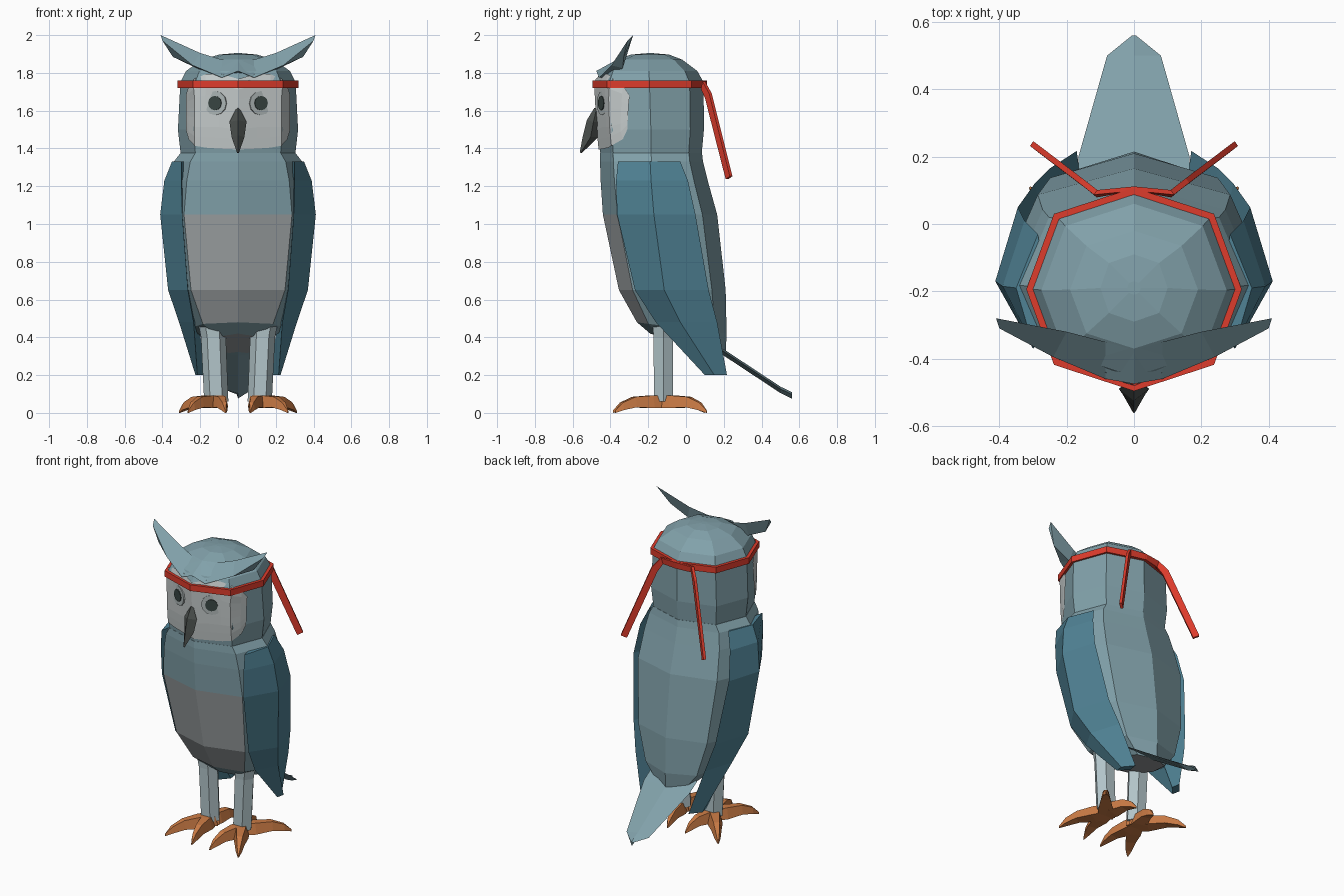
import bpy, bmesh, math
from mathutils import Vector
from mathutils.bvhtree import BVHTree

if "Cube" in bpy.data.objects:
    bpy.data.objects.remove(bpy.data.objects["Cube"])


def material(name, r, g, b):
    m = bpy.data.materials.new(name)
    m.diffuse_color = (r, g, b, 1)
    m.use_nodes = True
    m.node_tree.nodes["Principled BSDF"].inputs["Base Color"].default_value = m.diffuse_color
    return m


PLUMAGE = material("blue grey plumage", .22, .355, .40)
WING = material("dark teal wing", .08, .225, .30)
BELLY = material("grey belly", .37, .40, .41)
FACE = material("pale face", .56, .60, .60)
LEG = material("pale blue leg", .45, .56, .59)
BEAK = material("dark beak", .075, .085, .08)
EYE = material("eye pupil", .04, .06, .055)
RING = material("eye ring", .42, .47, .47)
FEET = material("orange feet", .60, .20, .06)
BAND = material("red band", .73, .045, .025)


def make(name, verts, faces, mat, mirror=False):
    me = bpy.data.meshes.new(name)
    me.from_pydata([tuple(v) for v in verts], [], faces)
    bm = bmesh.new()
    bm.from_mesh(me)
    bmesh.ops.recalc_face_normals(bm, faces=bm.faces)
    bm.to_mesh(me)
    bm.free()
    ob = bpy.data.objects.new(name, me)
    bpy.context.collection.objects.link(ob)
    me.materials.append(mat)
    if mirror:
        mod = ob.modifiers.new("mirror", 'MIRROR')
        mod.use_mirror_merge = False
    return ob


def loft(name, rings, mat, mirror=False, closed=False):
    """Skin a list of equal-length point rings, capping both ends unless closed."""
    n, k = len(rings[0]), len(rings)
    verts = [p for r in rings for p in r]
    faces = []
    for a in range(k if closed else k - 1):
        b = (a + 1) % k
        for i in range(n):
            j = (i + 1) % n
            faces.append((a * n + i, a * n + j, b * n + j, b * n + i))
    if not closed:
        faces += [tuple(range(n)), tuple(range((k - 1) * n, k * n))]
    return make(name, verts, faces, mat, mirror)


def octagon(zf, zb, hw, yf, yb):
    """Eight-sided body section: front/back height, half width, front/back depth."""
    yc, ry = (yf + yb) / 2, (yb - yf) / 2
    pts = []
    for i in range(8):
        s, c = math.sin(i * math.pi / 4), math.cos(i * math.pi / 4)
        f = 1.05 if i % 2 else 1
        pts.append(Vector((hw * s * f, yc - ry * c * f, (zf + zb) / 2 + (zf - zb) / 2 * c)))
    return pts


# Body, with a grey belly on the lower front
body = loft("body", [octagon(*r) for r in (
    (.42, .31, .14, -.19, .21), (.48, .42, .25, -.26, .215), (.65, .65, .335, -.355, .21),
    (1.05, 1.05, .385, -.44, .165), (1.23, 1.23, .365, -.452, .115),
    (1.33, 1.33, .34, -.455, .09), (1.375, 1.375, .305, -.455, .085))], PLUMAGE)
body.data.materials.append(BELLY)
for p in body.data.polygons:
    c = p.center
    if c.z < 1.05 and ((c.y < -.2 and abs(c.x) < .2) or p.normal.z < -.85):
        p.material_index = 1

# Head
head = loft("head", [octagon(z, z, *r) for z, *r in (
    (1.34, .30, -.45, .08), (1.5, .318, -.467, .095), (1.75, .305, -.48, .093),
    (1.81, .275, -.452, .06), (1.87, .19, -.37, -.02), (1.897, .10, -.29, -.09),
    (1.904, .02, -.21, -.17))], PLUMAGE)

# Face mask, laid on the front of the head
tree = BVHTree.FromPolygons([v.co for v in head.data.vertices],
                            [p.vertices for p in head.data.polygons])
half = [(.27, 1.5, 1.68), (.255, 1.45, 1.73), (.228, 1.415, 1.765), (.17, 1.405, 1.79),
        (.10, 1.40, 1.795)]
columns = [(-x, a, b) for x, a, b in half] + [(0, 1.395, 1.765)] + half[::-1]
ROWS = 8
verts = []
for x, lo, hi in columns:
    for r in range(ROWS):
        z = lo + (hi - lo) * r / (ROWS - 1)
        hit, nrm, _, _ = tree.ray_cast(Vector((x, -1, z)), Vector((0, 1, 0)))
        if nrm.y > 0:
            nrm = -nrm
        verts.append(hit + nrm * .007)
make("face_mask", verts, [(c * ROWS + r, (c + 1) * ROWS + r, (c + 1) * ROWS + r + 1, c * ROWS + r + 1)
                          for c in range(len(columns) - 1) for r in range(ROWS - 1)], FACE)


# Eyes: a ring disc with a pupil disc on each front facet
def disc(name, radius, lift, thick, mat):
    n = Vector((.40, -.917, 0))
    side = Vector((.917, .40, 0))
    centre = Vector((.115, -.432, 1.64))
    rings = []
    for d in (lift - thick, lift):
        rings.append([centre + n * d + side * radius * math.cos(a) + Vector((0, 0, radius * math.sin(a)))
                      for a in (i * math.pi / 6 for i in range(12))])
    loft(name, rings, mat, True)


disc("eye_rings", .064, .016, .009, RING)
disc("eye_pupils", .038, .021, .006, EYE)

# Beak
loft("beak", [[(0, yf, z + .01), (w, ym, z), (0, yb, z), (-w, ym, z)] for z, w, yf, ym, yb in (
    (1.605, .012, -.485, -.475, -.46), (1.54, .045, -.525, -.49, -.45),
    (1.46, .034, -.545, -.505, -.465), (1.375, .004, -.562, -.558, -.552))], BEAK)

# Brow tufts
loft("brow_tufts", [
    [(0, -.375, 1.865), (0, -.475, 1.81), (0, -.41, 1.78)],
    [(.085, -.35, 1.87), (.085, -.46, 1.775), (.085, -.38, 1.77)],
    [(.20, -.32, 1.905), (.24, -.395, 1.84), (.22, -.335, 1.825)],
    [(.41, -.28, 2.0), (.40, -.31, 1.97), (.345, -.33, 1.885)]], PLUMAGE, True)

# Wings: front edge, outer ridge, back edge and a hidden inner point
wing = []
for z, f, m, b in (
        (1.33, (.30, -.36), (.35, -.19), (.285, -.03)),
        (1.23, (.30, -.37), (.39, -.185), (.325, .01)),
        (1.05, (.295, -.365), (.412, -.17), (.345, .05)),
        (.65, (.265, -.27), (.37, -.115), (.295, .12)),
        (.48, (.235, -.16), (.312, -.03), (.25, .165)),
        (.20, (.215, .10), (.225, .15), (.17, .217))):
    inner = ((f[0] + b[0]) / 2 - .03, (f[1] + b[1]) / 2)
    wing.append([(*p, z) for p in (f, m, b, inner)])
loft("wings", wing, WING, True)

# Tail
loft("tail", [[(-w, y, z), (0, y + e, z + .012), (w, y, z), (0, y + e, z - .022)] for y, z, w, e in (
    (.12, .375, .165, 0), (.20, .325, .165, 0), (.50, .127, .08, 0), (.56, .098, .006, 0))], PLUMAGE)

# Legs
loft("legs", [[(.115 + dx + r * math.cos(a), -.12 + .9 * r * math.sin(a), z)
               for a in (i * math.pi / 3 for i in range(6))]
              for z, r, dx in ((.06, .064, 0), (.40, .066, .015), (.55, .08, .03))], LEG, True)

# Feet: two toes forward, two back, each arching down to a claw
ankle = Vector((.115, -.125, 0))
for i, tip in enumerate(((-.05, -.262), (.15, -.25), (.195, .235), (-.05, .225))):
    d = Vector((*tip, 0))
    s = Vector((-d.y, d.x, 0)).normalized()
    loft("toe_%d" % (i + 1), [
        [ankle + d * t + s * w + Vector((0, 0, lo)), ankle + d * t + s * w * .6 + Vector((0, 0, hi)),
         ankle + d * t - s * w * .6 + Vector((0, 0, hi)), ankle + d * t - s * w + Vector((0, 0, lo))]
        for t, w, lo, hi in ((-.15, .045, .03, .09), (.25, .045, .025, .092), (.6, .03, .03, .085),
                             (.85, .018, .015, .055), (1, .003, 0, .012))], FEET, True)

# Headband: a flat strip around the head
outer = octagon(1.74, 1.74, .32, -.496, .108)
core = octagon(1.74, 1.74, .295, -.47, .083)
up = Vector((0, 0, .02))
loft("headband", [[o - up, o + up, c + up, c - up] for o, c in zip(outer, core)], BAND, closed=True)

# Band tails: strips standing on edge, running from the knot down and outward
rib = []
for p, w in (((0, .105, 1.74), (0, 0, .02)), ((.11, .09, 1.735), (.004, .004, .02)),
             ((.145, .118, 1.68), (.014, .011, .012)), ((.29, .228, 1.245), (.014, .011, .008))):
    p, w, t = Vector(p), Vector(w), Vector((.005, -.007, 0))
    rib.append([p - w - t, p + w - t, p + w + t, p - w + t])
loft("band_tails", rib, BAND, True)
